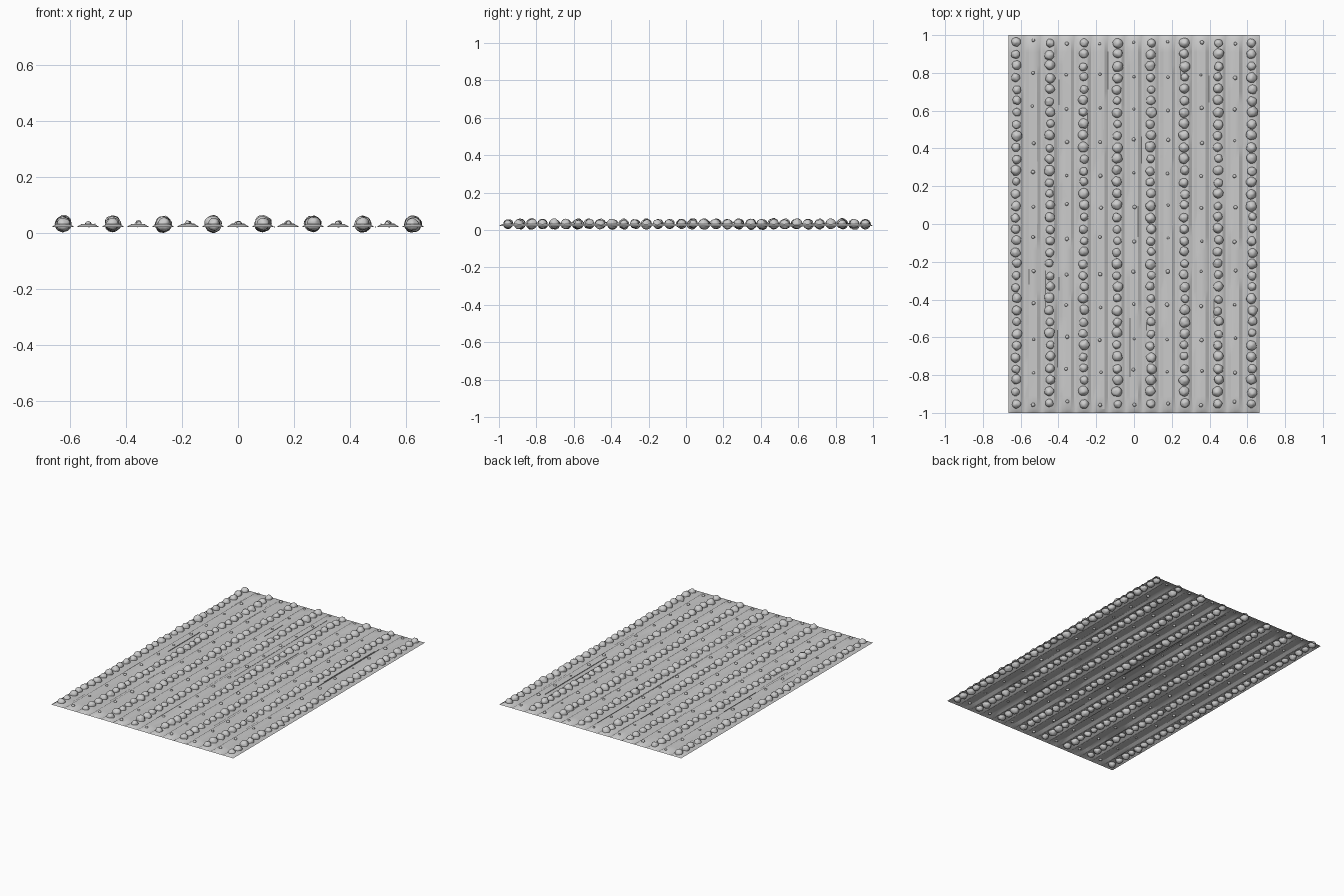
import bpy, bmesh, math, random
from mathutils import Matrix, Vector, noise

random.seed(7)
cube = bpy.data.objects.get("Cube")
if cube:
    bpy.data.objects.remove(cube, do_unlink=True)

HALF_W, HALF_L = 0.665, 1.0
GROUND = 0.023
PITCH = 0.1782                      # main row to main row
MAIN = [(i - 3.5) * PITCH for i in range(8)]
MINOR = [(i - 3) * PITCH for i in range(7)]


def finish(bm, name, angle=50):
    mesh = bpy.data.meshes.new(name)
    bm.to_mesh(mesh)
    bm.free()
    obj = bpy.data.objects.new(name, mesh)
    bpy.context.collection.objects.link(obj)
    bpy.ops.object.select_all(action='DESELECT')
    bpy.context.view_layer.objects.active = obj
    obj.select_set(True)
    bpy.ops.object.shade_smooth_by_angle(angle=math.radians(angle))
    return obj


# Open ground sheet with a low ridge under every row, tapering at both ends
def build_soil():
    bm = bmesh.new()
    xs = {-HALF_W, HALF_W}
    for x in MAIN + MINOR:
        xs.update(round(x + d, 4) for d in (-0.04, -0.022, 0, 0.022, 0.04))
    xs = sorted(x for x in xs if abs(x) <= HALF_W)
    ys = [-HALF_L, -0.98] + [-0.98 + 0.07 * i for i in range(1, 28)] + [0.98, HALF_L]

    def height(x, y):
        if abs(y) == HALF_L or abs(x) == HALF_W:
            return GROUND
        near = min(abs(x - r) for r in MAIN + MINOR)
        ridge = 0.011 * min(1, max(0, (0.04 - near) / 0.018))
        return GROUND + ridge * (1 + 0.15 * noise.noise((x * 20, y * 3, 0)))

    grid = [[bm.verts.new((x, y, height(x, y))) for x in xs] for y in ys]
    for a, b in zip(grid, grid[1:]):
        for i in range(len(xs) - 1):
            bm.faces.new((a[i], a[i + 1], b[i + 1], b[i]))
    finish(bm, "ridged_soil", 30)


# Add a slightly lumpy ball to a mesh
def add_lump(bm, pos, radius, subdivisions, rough):
    made = bmesh.ops.create_icosphere(bm, subdivisions=subdivisions, radius=radius)
    seed = Vector([random.uniform(0, 50) for _ in range(3)])
    spin = Matrix.Rotation(random.uniform(0, math.tau), 3, 'Z')
    for v in made["verts"]:
        v.co *= 1 + rough * noise.noise(v.co / radius * 1.5 + seed)
        v.co = spin @ v.co + Vector(pos)
        v.co.z = max(v.co.z, 0)


# Rows of closely spaced plants or sparse small sprouts
def build_rows(name, rows, count, radii, z, rough, subdivisions):
    bm = bmesh.new()
    step = 1.91 / (count - 1)
    for x in rows:
        for i in range(count):
            r = random.uniform(*radii)
            y = -0.95 + i * step + random.uniform(-0.08, 0.08) * step
            px = x + random.uniform(-0.004, 0.004)
            add_lump(bm, (px, y, z + random.uniform(-0.003, 0.003)), r, subdivisions, rough)
    finish(bm, name, 60)


# Long thin creases in the soil, kept just proud of the sheet
def build_creases():
    bm = bmesh.new()
    for x, y0, y1 in ((0.49, 0.2, 0.73), (0.51, 0.1, 0.74), (0.02, 0.1, 0.9),
                      (0.13, 0.2, 0.45), (-0.16, 0.5, 0.7), (-0.51, 0, 0.33)):
        size = Matrix.Diagonal((0.003, y1 - y0, 0.004, 1))
        level = 0.034 if min(abs(x - r) for r in MAIN + MINOR) < 0.03 else GROUND
        place = Matrix.Translation((x, (y0 + y1) / 2, level))
        bmesh.ops.create_cube(bm, size=1, matrix=place @ size)
    finish(bm, "soil_creases", 30)


build_soil()
build_rows("plant_rows", MAIN, 32, (0.021, 0.028), 0.034, 0.16, 3)
build_rows("sprout_rows", MINOR, 12, (0.007, 0.011), 0.034, 0.2, 2)
build_creases()

# Rest the lowest plant on the floor
objs = [o for o in bpy.context.collection.objects if o.type == 'MESH']
low = min(v.co.z for o in objs for v in o.data.vertices)
for o in objs:
    for v in o.data.vertices:
        v.co.z -= low
